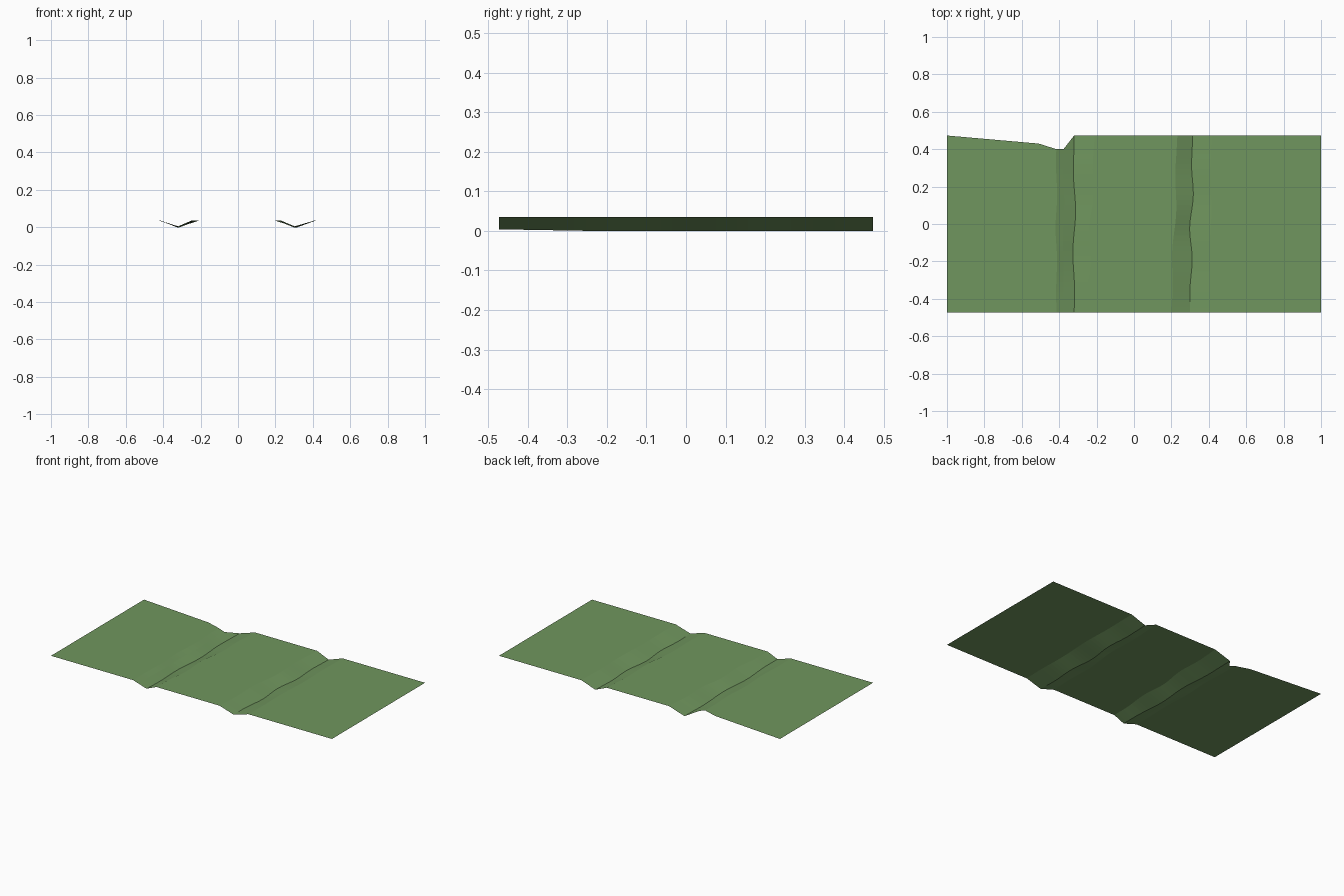
import bpy
import math

if "Cube" in bpy.data.objects:
    bpy.data.objects.remove(bpy.data.objects["Cube"])

# One flat green for the whole ground sheet
green = bpy.data.materials.new("grass green")
green.diffuse_color = (0.162, 0.305, 0.112, 1.0)
green.use_nodes = True
green.node_tree.nodes["Principled BSDF"].inputs["Base Color"].default_value = green.diffuse_color

HALF = 0.473      # half depth in y
TOP = 0.035       # level of the flat ground
ROWS = 32


def lerp(a, b, t):
    return a + (b - a) * t


def section(y):
    """Cross-section (x, z) of the sheet with its two ditches at depth y."""
    t = (y + HALF) / (2 * HALF)
    fade = math.sin(math.pi * t)          # no wobble at the two ends
    w1 = 0.008 * fade * math.sin(13 * y + 0.6)
    w2 = 0.009 * fade * math.sin(17 * y - 1.2)
    z1 = lerp(0.005, 0.0, min(1, t * 3))
    z2 = lerp(0.004, 0.0, min(1, t * 4))
    left_bottom = -0.32 + w1
    left_rim = -0.415 + w2 * 0.5
    right_bottom = lerp(0.30, 0.314, t) + w2
    return [
        (-1.0, TOP), (-0.51, TOP),
        # left ditch
        (left_rim, TOP), (lerp(left_rim, left_bottom, 0.4), lerp(TOP, z1, 0.4)),
        (left_bottom, z1), (lerp(-0.25, -0.21, t) + w2, TOP),
        # right ditch
        (lerp(0.20, 0.232, t) + w1, TOP), (right_bottom, z2),
        (lerp(0.405, 0.414, t) + w1 * 0.5, TOP),
        (1.0, TOP),
    ]


# Rows of cross-sections; the back row carries the clipped notch
verts = []
ys = [lerp(-HALF, 0.375, i / (ROWS - 1)) for i in range(ROWS)] + [HALF]
notch = {1: 0.043, 2: 0.073, 3: 0.073}
for r, y in enumerate(ys):
    for c, (x, z) in enumerate(section(y)):
        cut = notch.get(c, 0.0) if r == ROWS else 0.0
        verts.append((x, y - cut, z))

n = len(section(0))
faces = [(r * n + c, r * n + c + 1, (r + 1) * n + c + 1, (r + 1) * n + c)
         for r in range(ROWS) for c in range(n - 1)]

mesh = bpy.data.meshes.new("ditched_ground")
mesh.from_pydata(verts, [], faces)
mesh.materials.append(green)
mesh.update()
ground = bpy.data.objects.new("ditched_ground", mesh)
bpy.context.collection.objects.link(ground)
